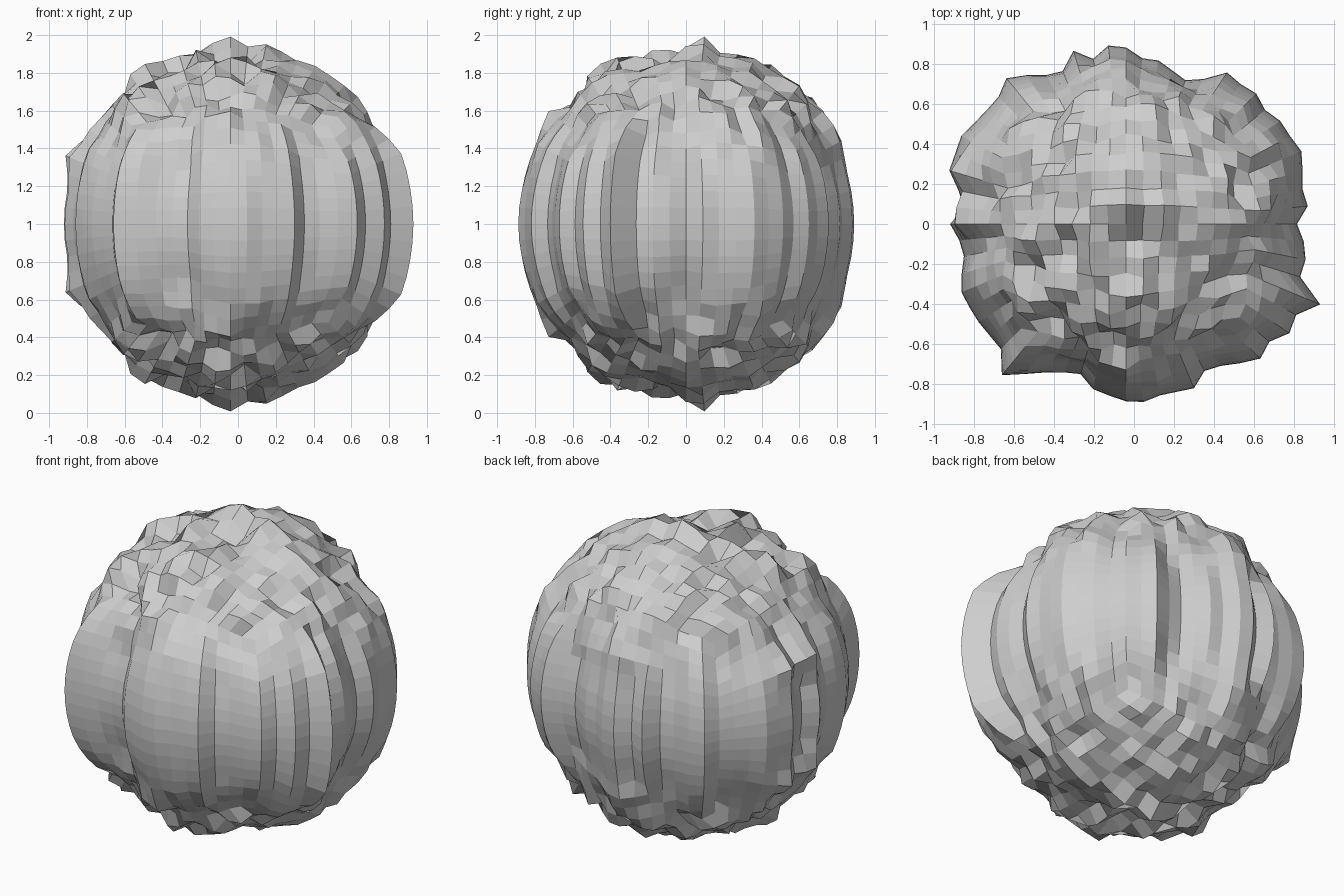
import bpy
import bmesh
from math import atan2, hypot, pi, tan
from mathutils import Vector, noise

cube = bpy.data.objects.get("Cube")
if cube:
    bpy.data.objects.remove(cube, do_unlink=True)

CENTRE = Vector((-0.04, 0.0, 1.0))
CELLS = 16
ROUGHNESS = 0.11

# Lumpy waist outline, in hundredths of a unit
OUTLINE = [
    (94, -41), (81, -29), (85, -19), (84, -10), (81, 0), (86, 8), (83, 20),
    (85, 33), (78, 44), (71, 54), (63, 57), (64, 64), (53, 69), (47, 76),
    (40, 73), (27, 71), (13, 80), (4, 83), (-4, 89), (-13, 89), (-20, 83),
    (-31, 86), (-36, 76), (-50, 74), (-65, 73), (-68, 63), (-81, 50),
    (-85, 45), (-93, 28), (-88, 18), (-86, 8), (-92, 0), (-88, -9),
    (-83, -19), (-88, -28), (-79, -47), (-71, -56), (-67, -63), (-65, -75),
    (-50, -74), (-28, -73), (-21, -82), (-4, -89), (10, -87), (30, -82),
    (36, -73), (50, -70), (63, -67), (64, -60), (77, -55), (81, -46)]

# Prominent lumps mirrored above and below the waist: direction, radius
LUMPS = [((0, 0.09, 1), 1.0), ((-0.88, 0.28, 0.38), 0.99),
         ((-0.88, 0.05, 0.36), 0.95), ((-0.5, -0.1, 0.86), 0.99),
         ((0.72, 0.1, 0.64), 0.96), ((0.43, 0, 0.87), 0.97),
         ((-0.1, -0.47, 0.86), 0.98), ((-0.55, -0.42, 0.68), 0.97),
         ((0.28, 0.1, 0.92), 0.96), ((0, 0.45, 0.85), 0.96),
         ((0.1, 0.6, 0.75), 0.96), ((-0.1, 0.7, 0.65), 0.95),
         ((-0.1, 0.82, 0.46), 0.94)]


def polar_outline():
    """Waist outline as sorted (angle, radius) pairs, wrapped at both ends."""
    ring = []
    for px, py in OUTLINE:
        x, y = px / 100 - CENTRE.x, py / 100 - CENTRE.y
        ring.append((atan2(y, x), hypot(x, y)))
    ring.sort()
    first, last = ring[0], ring[-1]
    return ([(last[0] - 2 * pi, last[1])] + ring
            + [(first[0] + 2 * pi, first[1])])


RING = polar_outline()
LUMP_DIRECTIONS = [(Vector(d).normalized(), r) for d, r in LUMPS]


def waist_radius(angle):
    """Radius of the waist outline at an angle."""
    for (a, ra), (b, rb) in zip(RING, RING[1:]):
        if a <= angle <= b:
            return ra + (rb - ra) * (angle - a) / max(b - a, 1e-6)
    return RING[0][1]


def surface_radius(direction):
    """Vertical ribs round the waist, broken lumps over both caps."""
    x, y, height = direction.x, direction.y, abs(direction.z)
    cap = min(max((height - 0.35) / 0.35, 0), 1)
    rib = waist_radius(atan2(y, x))
    # The caps swell slightly towards the back and left
    dome = 0.895 + 0.025 * y + 0.02 * x
    grain = noise.noise(Vector((x * 8.3 + 0.4, y * 8.3 + 0.3, 0.5)))
    radius = rib + (dome - rib) * cap
    radius += ROUGHNESS * grain * (0.2 + 0.8 * cap)
    folded = Vector((x, y, height))
    for lump, peak in LUMP_DIRECTIONS:
        pull = max(0, 1 - (folded - lump).length / 0.15)
        radius += (peak - radius) * pull
    return min(radius, 1 / max(height, 0.01))


# Rough ball: a gridded cube rounded to a sphere, then pushed in and out
bm = bmesh.new()
bmesh.ops.create_cube(bm, size=2)
bmesh.ops.subdivide_edges(bm, edges=bm.edges[:], cuts=CELLS - 1,
                          use_grid_fill=True)
for vert in bm.verts:
    direction = Vector([tan(c * pi / 4) for c in vert.co]).normalized()
    vert.co = CENTRE + direction * surface_radius(direction)
bmesh.ops.recalc_face_normals(bm, faces=bm.faces[:])
mesh = bpy.data.meshes.new("rough_ball")
bm.to_mesh(mesh)
bm.free()

# Plain grey stone
grey = bpy.data.materials.new("stone_grey")
grey.use_nodes = True
colour = (0.62, 0.62, 0.62, 1)
grey.diffuse_color = colour
grey.node_tree.nodes["Principled BSDF"].inputs["Base Color"].default_value = colour
mesh.materials.append(grey)

ball = bpy.data.objects.new("rough_ball", mesh)
bpy.context.collection.objects.link(ball)
